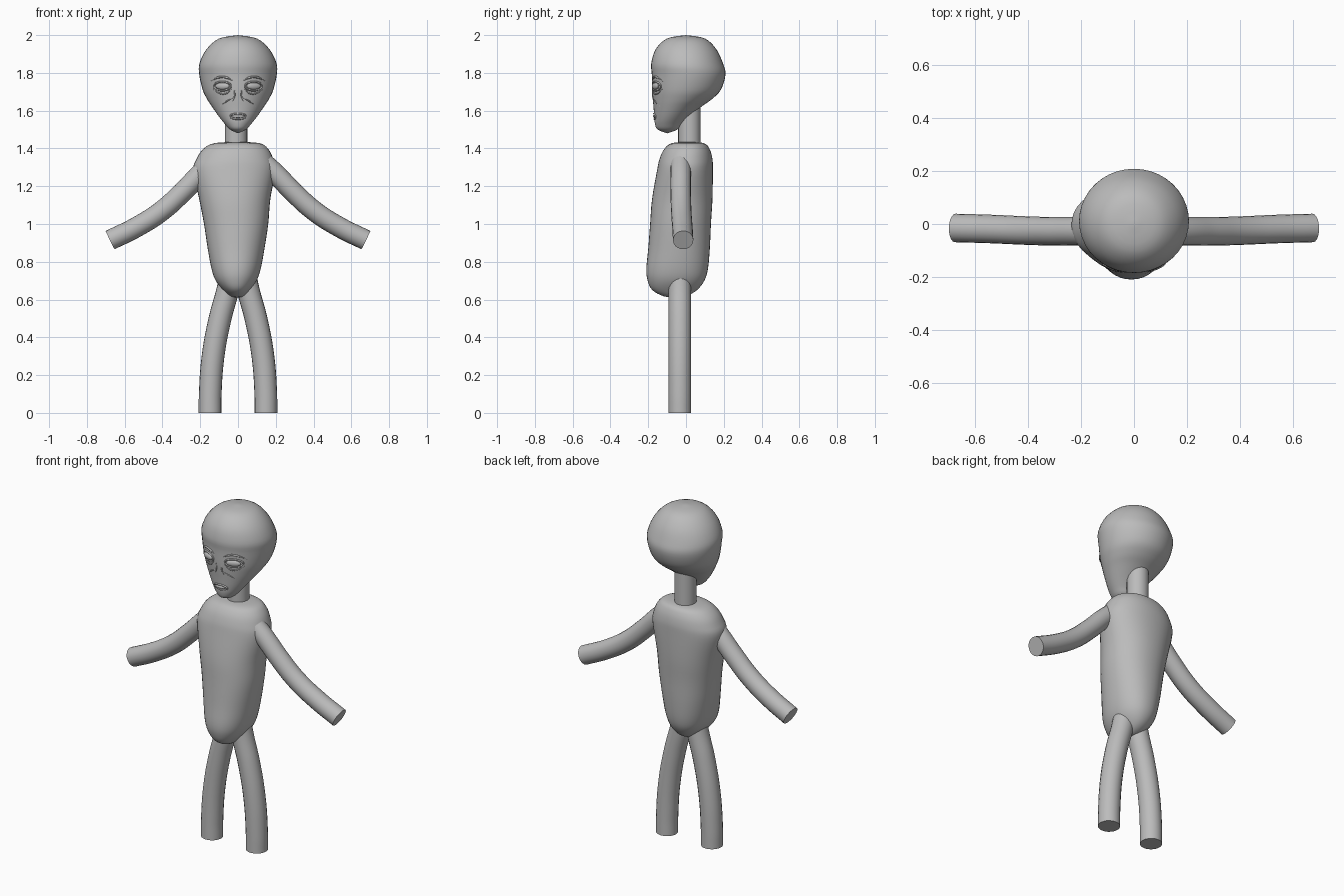
import bpy, bmesh, math
from mathutils import Vector
from mathutils.bvhtree import BVHTree

if "Cube" in bpy.data.objects:
    bpy.data.objects.remove(bpy.data.objects["Cube"])

skin = bpy.data.materials.new("grey_skin")
skin.diffuse_color = (0.5, 0.5, 0.5, 1)
skin.use_nodes = True
skin.node_tree.nodes["Principled BSDF"].inputs["Base Color"].default_value = skin.diffuse_color


def finish(obj):
    obj.data.materials.clear()
    obj.data.materials.append(skin)
    bpy.ops.object.select_all(action='DESELECT')
    obj.select_set(True)
    bpy.context.view_layer.objects.active = obj
    bpy.ops.object.shade_smooth_by_angle(angle=math.radians(45))
    return obj


def spline(keys, t):
    """Catmull-Rom through tuples."""
    i = min(int(t), len(keys) - 2)
    f = t - i
    p0, p1, p2, p3 = (keys[max(0, min(len(keys) - 1, i + k))] for k in (-1, 0, 1, 2))
    return [0.5 * (2 * b + (c - a) * f + (2 * a - 5 * b + 4 * c - d) * f * f
                   + (3 * b - a - 3 * c + d) * f ** 3)
            for a, b, c, d in zip(p0, p1, p2, p3)]


def loft(name, keys, power=2.0, n=40, steps=4):
    """Closed body from slices (z, x centre, y centre, x radius, y radius)."""
    bm = bmesh.new()
    rings = []
    total = (len(keys) - 1) * steps
    for k in range(1, total):
        z, cx, cy, rx, ry = spline(keys, k / steps)
        ring = []
        for j in range(n):
            a = 2 * math.pi * j / n
            c, s = math.cos(a), math.sin(a)
            ring.append(bm.verts.new((
                cx + rx * math.copysign(abs(c) ** (2 / power), c),
                cy + ry * math.copysign(abs(s) ** (2 / power), s), z)))
        rings.append(ring)
    for a, b in zip(rings, rings[1:]):
        for j in range(n):
            bm.faces.new((a[j], a[(j + 1) % n], b[(j + 1) % n], b[j]))
    for key, ring in ((keys[0], rings[0]), (keys[-1], rings[-1])):
        pole = bm.verts.new((key[1], key[2], key[0]))
        for j in range(n):
            bm.faces.new((ring[j], ring[(j + 1) % n], pole))
    bmesh.ops.recalc_face_normals(bm, faces=bm.faces)
    me = bpy.data.meshes.new(name)
    bm.to_mesh(me)
    tree = BVHTree.FromBMesh(bm)
    bm.free()
    obj = bpy.data.objects.new(name, me)
    bpy.context.collection.objects.link(obj)
    return finish(obj), tree


def tube(name, pts, r, closed=False, taper=False, res=5):
    """Round tube along a smooth path."""
    cu = bpy.data.curves.new(name, 'CURVE')
    cu.dimensions = '3D'
    cu.bevel_depth, cu.bevel_resolution = r, res
    cu.use_fill_caps = True
    cu.resolution_u = 6
    sp = cu.splines.new('BEZIER')
    sp.bezier_points.add(len(pts) - 1)
    sp.use_cyclic_u = closed
    for i, (bp, p) in enumerate(zip(sp.bezier_points, pts)):
        bp.co = p
        bp.handle_left_type = bp.handle_right_type = 'AUTO'
        if taper and i in (0, len(pts) - 1):
            bp.radius = 0.2
    obj = bpy.data.objects.new(name, cu)
    bpy.context.collection.objects.link(obj)
    bpy.ops.object.select_all(action='DESELECT')
    obj.select_set(True)
    bpy.context.view_layer.objects.active = obj
    bpy.ops.object.convert(target='MESH')
    return finish(bpy.context.view_layer.objects.active)


# Head: round skull running down to a narrow forward chin
head, tree = loft("head", [
    (2.0, 0, 0, 0, 0), (1.982, 0, 0, .1, .1), (1.926, 0, 0, .166, .16),
    (1.85, 0, .006, .204, .19), (1.79, 0, .014, .205, .195),
    (1.71, 0, .002, .187, .182), (1.66, 0, -.02, .163, .156),
    (1.62, 0, -.046, .137, .126), (1.57, 0, -.074, .102, .094),
    (1.53, 0, -.092, .07, .072), (1.5, 0, -.098, .042, .052),
    (1.48, 0, -.1, 0, 0)])

# Torso: slightly lopsided shoulders, tapering to the hips
loft("torso", [
    (1.435, 0, .01, 0, 0), (1.428, -.005, .01, .12, .085),
    (1.397, -.012, .005, .172, .12), (1.344, -.017, 0, .203, .14),
    (1.28, -.02, -.006, .217, .148), (1.13, -.017, -.02, .188, .16),
    (1.0, -.01, -.029, .17, .161), (.868, -.01, -.037, .15, .163),
    (.762, -.01, -.047, .13, .163), (.7, -.01, -.053, .108, .15),
    (.65, -.008, -.06, .07, .118), (.618, -.006, -.06, .035, .06),
    (.61, -.005, -.06, 0, 0)], power=2.15)

# Neck
tube("neck", [(-.01, .018, 1.38), (-.01, .018, 1.5), (-.01, .018, 1.68)], .06, res=8)

# Arms and legs
for s, side in ((-1, "left"), (1, "right")):
    tube(side + "_arm", [(s * x, y, z) for x, y, z in (
        (.14, -.028, 1.32), (.2, -.028, 1.265), (.29, -.028, 1.172), (.405, -.025, 1.068),
        (.54, -.019, .982), (.677, -.015, .915))], .054, res=8)
    tube(side + "_leg", [(s * x, -.033, z) for x, z in (
        (.03, .78), (.052, .66), (.095, .5), (.132, .3), (.147, .1), (.148, 0))], .06, res=8)


# Face details lie on the head surface
def on_face(x, z, lift=0.0):
    hit, normal, _, _ = tree.ray_cast(Vector((x, -1, z)), Vector((0, 1, 0)))
    return hit + normal * lift, normal


def face_line(name, pts, r, closed=False):
    tube(name, [on_face(x, z)[0] for x, z in pts], r, closed, taper=not closed, res=2)


def almond(cx, cz, w, h, n=12):
    return [(cx + w * math.cos(2 * math.pi * k / n),
             cz + h * math.sin(2 * math.pi * k / n)) for k in range(n)]


def bulge(name, x, z, size):
    p, nrm = on_face(x, z)
    bpy.ops.mesh.primitive_uv_sphere_add(segments=20, ring_count=12, radius=1, location=p)
    obj = bpy.context.object
    obj.name = name
    obj.scale = size
    obj.rotation_euler.z = math.atan2(nrm.x, -nrm.y)
    finish(obj)


for s, side in ((-1, "left"), (1, "right")):
    bulge(side + "_eyeball", s * .083, 1.73, (.04, .012, .018))
    face_line(side + "_eyelids", almond(s * .083, 1.73, .045, .023), .005, True)
    face_line(side + "_brow_fold", [(s * x, z) for x, z in (
        (.03, 1.76), (.06, 1.775), (.1, 1.777), (.145, 1.755))], .006)
    face_line(side + "_eye_bag", [(s * x, z) for x, z in (
        (.035, 1.715), (.06, 1.692), (.1, 1.692), (.135, 1.715))], .004)
    face_line(side + "_cheek_crease", [(s * x, z) for x, z in (
        (.028, 1.668), (.06, 1.65), (.095, 1.622))], .004)
    face_line(side + "_nose_edge", [(s * x, z) for x, z in (
        (.02, 1.72), (.018, 1.68), (.028, 1.65))], .004)

# Mouth with a raised lip line
face_line("lips", almond(0, 1.57, .041, .014), .005, True)
bulge("mouth_inside", 0, 1.57, (.034, .006, .008))
